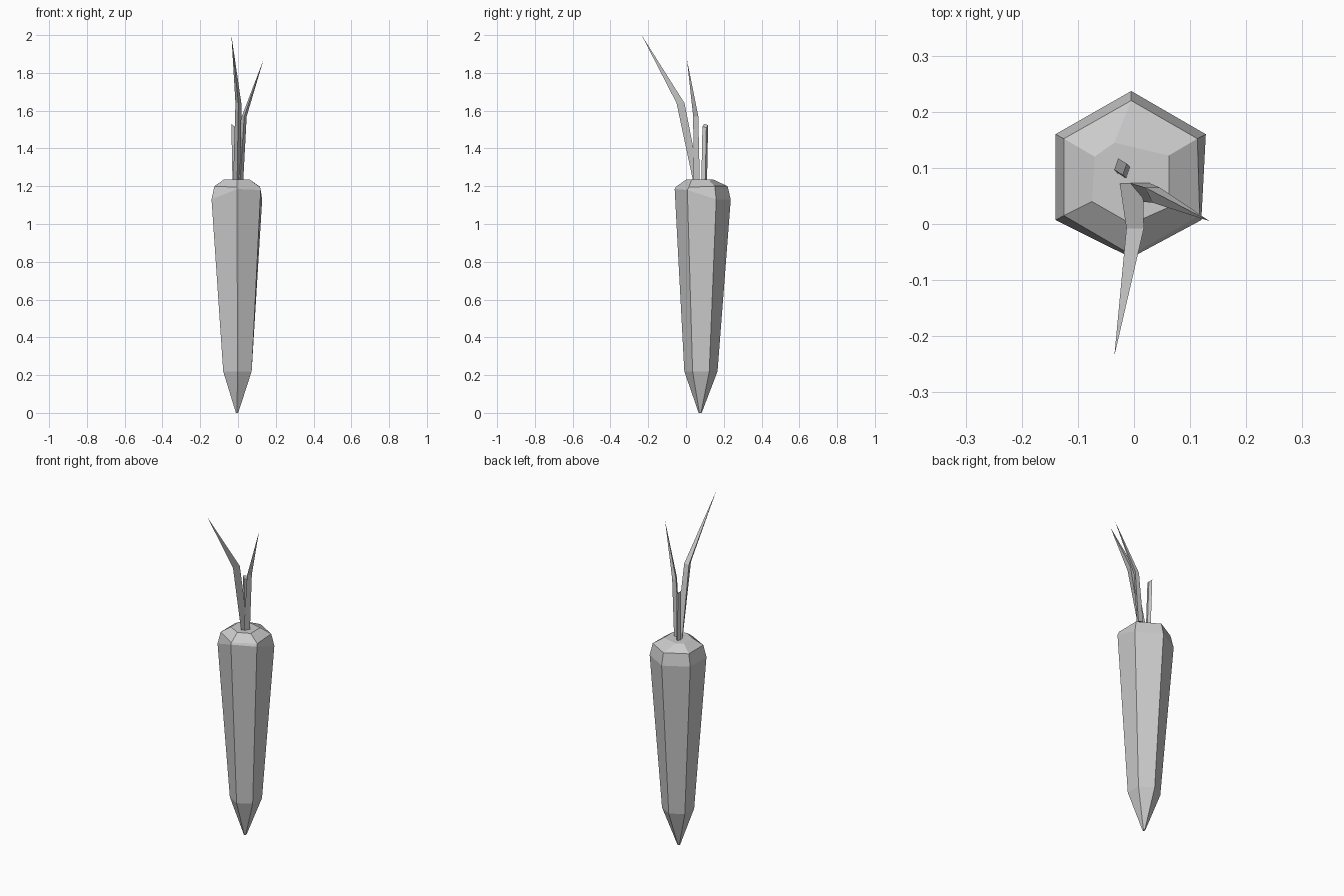
import bpy
import bmesh
from math import sin, cos, radians

cube = bpy.data.objects.get("Cube")
if cube:
    bpy.data.objects.remove(cube)

GREY = 0.6
grey = bpy.data.materials.new("plain grey")
grey.use_nodes = True
grey.diffuse_color = (GREY, GREY, GREY, 1)
grey.node_tree.nodes["Principled BSDF"].inputs["Base Color"].default_value = (GREY, GREY, GREY, 1)


def ring(cx, cy, z, rx, ry, sides, turn):
    """Horizontal polygon of points, counter-clockwise from the turn angle."""
    angles = [radians(turn + 360 * i / sides) for i in range(sides)]
    return [(cx + rx * cos(a), cy + ry * sin(a), z) for a in angles]


def loft(name, rings, tip=None):
    """Skin a stack of rings, closing the ends with caps or a pointed tip."""
    bm = bmesh.new()
    loops = [[bm.verts.new(p) for p in r] for r in rings]
    n = len(loops[0])
    for low, high in zip(loops, loops[1:]):
        for i in range(n):
            j = (i + 1) % n
            bm.faces.new((low[i], low[j], high[j], high[i]))
    bm.faces.new(loops[0][::-1])
    if tip:
        apex = bm.verts.new(tip)
        for i in range(n):
            bm.faces.new((loops[-1][i], loops[-1][(i + 1) % n], apex))
    else:
        bm.faces.new(loops[-1])
    bmesh.ops.recalc_face_normals(bm, faces=bm.faces)
    mesh = bpy.data.meshes.new(name)
    bm.to_mesh(mesh)
    bm.free()
    mesh.materials.append(grey)
    obj = bpy.data.objects.new(name, mesh)
    bpy.context.collection.objects.link(obj)
    return obj


# Tapered six-sided root; the shoulder is chipped on the back and left
# (points run front, right-front, right-back, back, left-back, left-front)
shoulder = [(-0.005, -0.06, 1.185), (0.12, 0.007, 1.18), (0.128, 0.16, 1.13),
            (-0.005, 0.237, 1.13), (-0.14, 0.16, 1.13), (-0.14, 0.007, 1.13)]
rim = [(-0.005, -0.055, 1.195), (0.117, 0.015, 1.195), (0.113, 0.152, 1.2),
       (-0.005, 0.22, 1.2), (-0.125, 0.152, 1.2), (-0.125, 0.015, 1.2)]
crown = [(-0.005, 0.0, 1.235), (0.062, 0.03, 1.235), (0.062, 0.122, 1.235),
         (-0.035, 0.145, 1.235), (-0.07, 0.12, 1.235), (-0.075, 0.04, 1.235)]
loft("root", [ring(-0.005, 0.075, 0, 0.007, 0.008, 6, -90),
              ring(-0.003, 0.079, 0.22, 0.087, 0.088, 6, -90),
              shoulder, rim, crown])

# Long leaf bending forward
loft("long_leaf", [ring(-0.005, 0.063, 1.22, 0.024, 0.024, 3, -90),
                   ring(0.002, -0.022, 1.64, 0.018, 0.028, 3, -90)],
     (-0.035, -0.235, 2.0))

# Middle leaf bending to the side
loft("side_leaf", [ring(0.01, 0.062, 1.22, 0.02, 0.022, 3, 30),
                   ring(0.033, 0.056, 1.57, 0.015, 0.018, 3, 30)],
     (0.135, 0.005, 1.87))

# Short broken stalk with a slanted end
stump_top = [(x, y, 1.53 - 0.9 * (x + 0.035))
             for x, y, z in ring(-0.024, 0.102, 0, 0.012, 0.016, 4, 20)]
loft("short_stalk", [ring(-0.018, 0.096, 1.22, 0.012, 0.016, 4, 20), stump_top])
